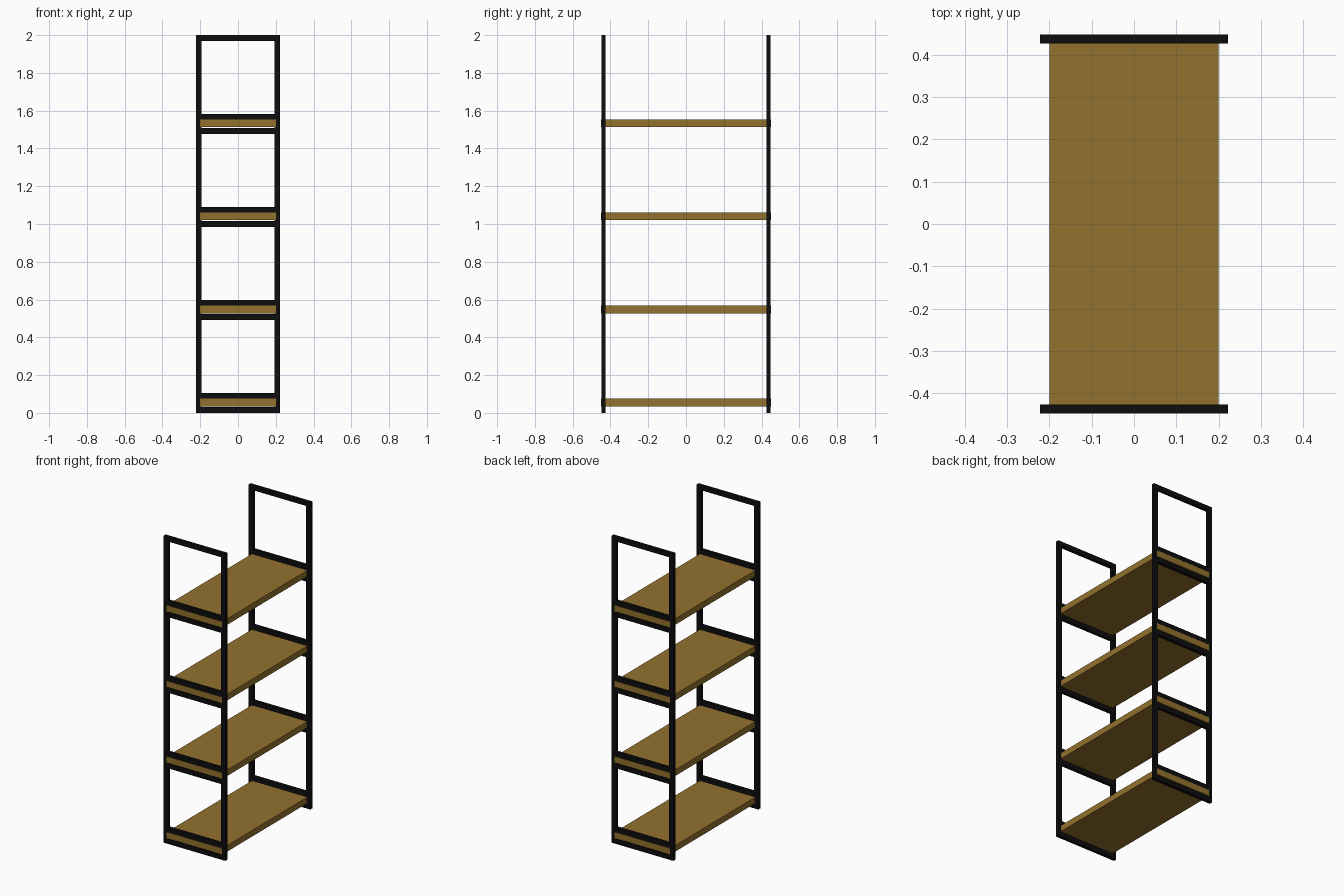
import bpy

if "Cube" in bpy.data.objects:
    bpy.data.objects.remove(bpy.data.objects["Cube"])


def material(name, rgb):
    m = bpy.data.materials.new(name)
    m.diffuse_color = (*rgb, 1)
    m.use_nodes = True
    m.node_tree.nodes["Principled BSDF"].inputs["Base Color"].default_value = m.diffuse_color
    return m


BLACK = material("black metal", (0.004, 0.004, 0.004))
WOOD = material("brown wood", (0.29, 0.165, 0.027))


def box(name, lo, hi, mat):
    bpy.ops.mesh.primitive_cube_add(size=1)
    o = bpy.context.object
    o.name = name
    size = [b - a for a, b in zip(lo, hi)]
    mid = [(a + b) / 2 for a, b in zip(lo, hi)]
    for v in o.data.vertices:
        v.co = [c * s + m for c, s, m in zip(v.co, size, mid)]
    o.data.materials.append(mat)
    return o


HALF_W, BAR = 0.222, 0.03
INNER_W = HALF_W - BAR
STEP = 0.4925

# two ladder-shaped end frames
for side, y0, y1 in (("front", -0.448, -0.427), ("back", 0.427, 0.448)):
    box(side + "_left_post", (-HALF_W, y0, 0), (-INNER_W, y1, 2), BLACK)
    box(side + "_right_post", (INNER_W, y0, 0), (HALF_W, y1, 2), BLACK)
    box(side + "_top_rail", (-INNER_W, y0, 2 - BAR), (INNER_W, y1, 2), BLACK)
    for i in range(4):
        z = i * STEP
        for name, dz in (("lower", 0), ("upper", 0.076)):
            box(f"{side}_{name}_rail_{i + 1}", (-INNER_W, y0, z + dz),
                (INNER_W, y1, z + dz + BAR), BLACK)

# shelf boards, held between the rails and flush with the frames
for i in range(4):
    z = i * STEP + 0.035
    box(f"shelf_{i + 1}", (-0.2, -0.449, z), (0.2, 0.449, z + 0.04), WOOD)
